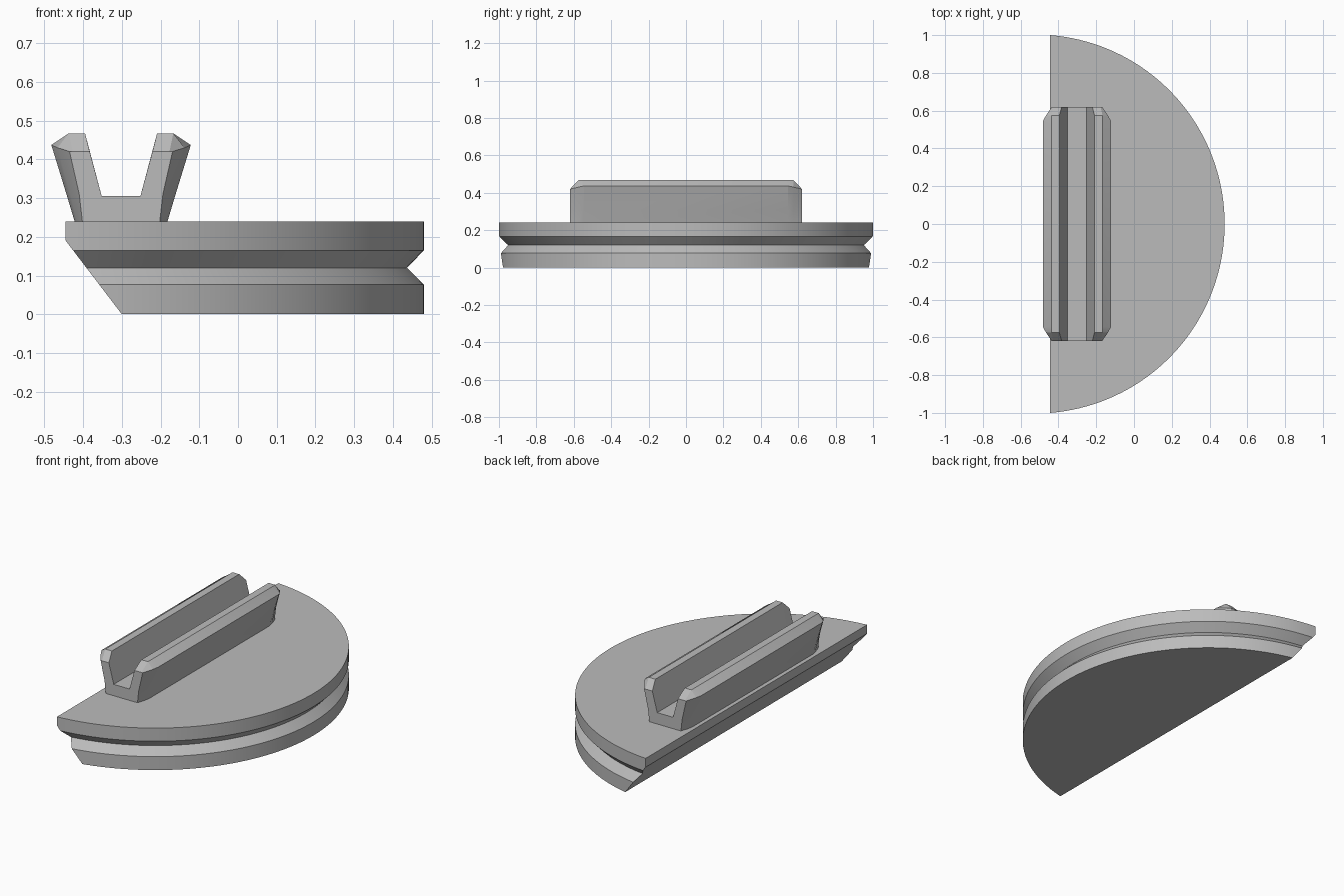
import bpy, bmesh, math
from mathutils import Vector

cube = bpy.data.objects.get("Cube")
if cube:
    bpy.data.objects.remove(cube, do_unlink=True)

grey = bpy.data.materials.new("plain grey")
grey.use_nodes = True
colour = (0.5, 0.5, 0.5, 1)
grey.diffuse_color = colour
grey.node_tree.nodes["Principled BSDF"].inputs["Base Color"].default_value = colour


def finish(bm, name):
    bmesh.ops.recalc_face_normals(bm, faces=bm.faces)
    mesh = bpy.data.meshes.new(name)
    bm.to_mesh(mesh)
    bm.free()
    obj = bpy.data.objects.new(name, mesh)
    mesh.materials.append(grey)
    bpy.context.collection.objects.link(obj)
    bpy.ops.object.select_all(action='DESELECT')
    obj.select_set(True)
    bpy.context.view_layer.objects.active = obj
    bpy.ops.object.shade_smooth_by_angle(angle=math.radians(20))
    return obj


def loft(bm, rings):
    """Skin closed rings of equal length and cap both ends."""
    loops = [[bm.verts.new(p) for p in ring] for ring in rings]
    n = len(loops[0])
    for a, b in zip(loops, loops[1:]):
        for i in range(n):
            j = (i + 1) % n
            bm.faces.new((a[i], a[j], b[j], b[i]))
    bm.faces.new(loops[0])
    bm.faces.new(loops[-1])


# Grooved disc: stacked circles, then trimmed to a half by two planes
CENTRE_X, SEGMENTS = -0.523, 160
rim = [(1.003, 0), (1.003, 0.077), (0.96, 0.12), (1.003, 0.165), (1.003, 0.24)]
bm = bmesh.new()
loft(bm, [[(CENTRE_X + r * math.cos(k * math.tau / SEGMENTS),
            r * math.sin(k * math.tau / SEGMENTS), z)
           for k in range(SEGMENTS)] for r, z in rim])
corner = Vector((-0.445, 0, 0.19))
for normal in (Vector((-1, 0, 0)), Vector((-0.19, 0, -0.145))):
    cut = bmesh.ops.bisect_plane(bm, geom=bm.verts[:] + bm.edges[:] + bm.faces[:],
                                 plane_co=corner, plane_no=normal, clear_outer=True)
    edges = [e for e in cut["geom_cut"] if isinstance(e, bmesh.types.BMEdge)]
    bmesh.ops.edgeloop_fill(bm, edges=[e for e in edges if e.is_boundary])
finish(bm, "grooved_half_disc")

# Channel handle: half sections (offset from middle, height), tapering to the ends
MIDDLE_X = -0.302
end = [(0.10, 0.24), (0.108, 0.31), (0.133, 0.42), (0.125, 0.42), (0.081, 0.42), (0.05, 0.305)]
near = [(0.114, 0.24), (0.131, 0.31), (0.164, 0.43), (0.135, 0.467), (0.093, 0.467), (0.05, 0.305)]
full = [(0.12, 0.24), (0.141, 0.31), (0.18, 0.437), (0.135, 0.467), (0.093, 0.467), (0.05, 0.305)]
stations = [(-0.62, end), (-0.575, near), (-0.545, full),
            (0.545, full), (0.575, near), (0.62, end)]
bm = bmesh.new()
loft(bm, [[(MIDDLE_X + x, y, z) for x, z in half] +
          [(MIDDLE_X - x, y, z) for x, z in reversed(half)] for y, half in stations])
finish(bm, "channel_handle")
